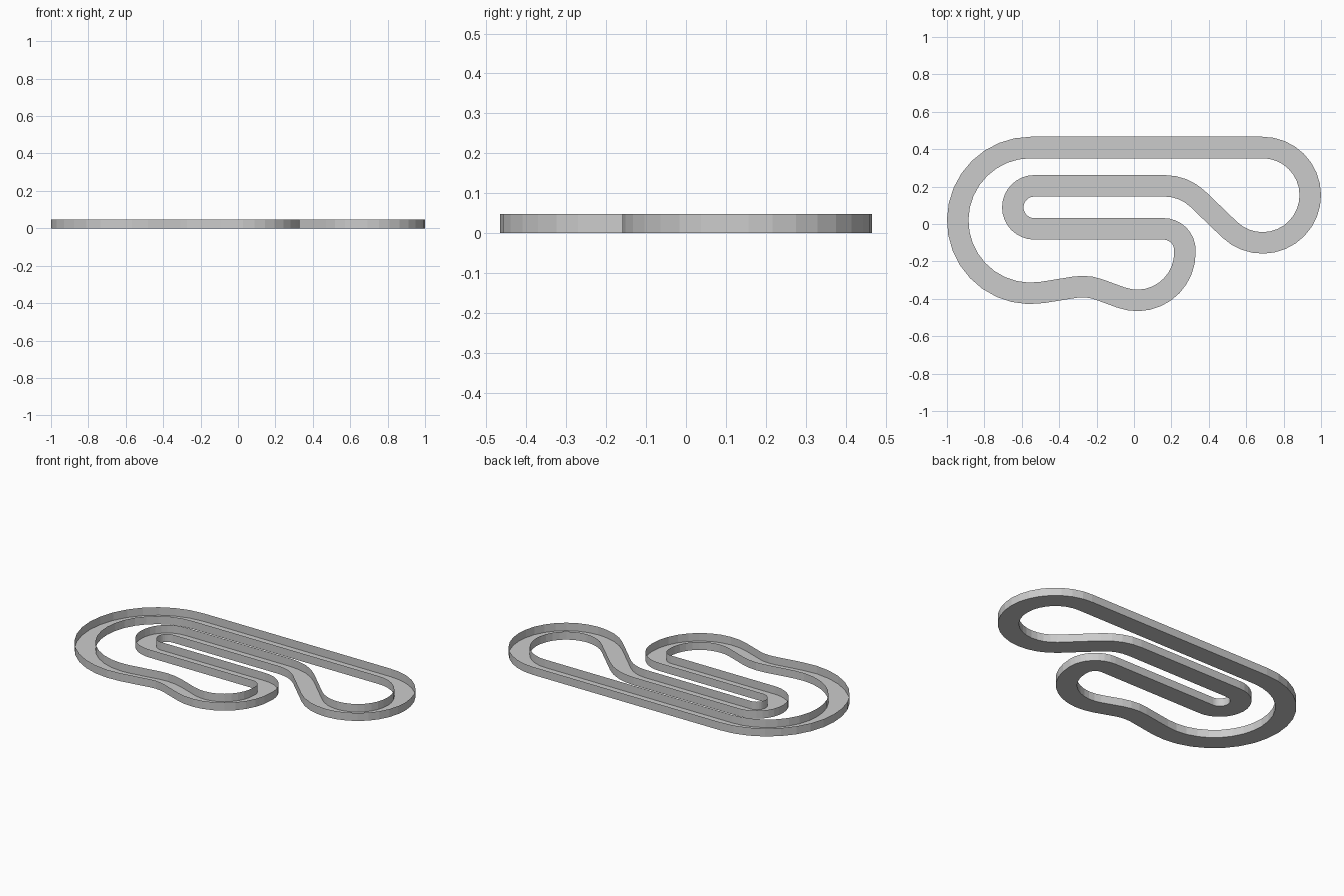
import bpy, bmesh, math
from mathutils import Vector

if "Cube" in bpy.data.objects:
    bpy.data.objects.remove(bpy.data.objects["Cube"])

HALF_WIDTH = 0.0575
WALL_HEIGHT = 0.048
STEP = math.radians(11.25)

# Bends in driving order: centre x, centre y, centreline radius, turn (+1 left, -1 right)
BENDS = [
    (0.6875, 0.154, 0.255, -1),    # right end
    (0.165, -0.051, 0.255, 1),     # S-bend
    (-0.533, 0.089, 0.115, 1),     # inner hairpin
    (0.1575, -0.141, 0.115, -1),   # tight corner
    (0.0175, -0.1535, 0.255, -1),  # front lobe
    (-0.275, -0.5895, 0.255, 1),   # front kink
    (-0.5525, 0.019, 0.39, -1),    # big left end
]


def tangent_heading(a, b):
    """Heading of the straight joining two bends."""
    dx, dy = b[0] - a[0], b[1] - a[1]
    ratio = (b[3] * b[2] - a[3] * a[2]) / math.hypot(dx, dy)
    return math.atan2(dy, dx) - math.asin(max(-1, min(1, ratio)))


def centreline():
    """Points and left-hand normals along the closed track."""
    count = len(BENDS)
    heads = [tangent_heading(BENDS[i], BENDS[(i + 1) % count]) for i in range(count)]
    path = []
    for i, (x, y, r, turn) in enumerate(BENDS):
        start = heads[i - 1]
        sweep = ((heads[i] - start) * turn) % math.tau
        n = max(2, round(sweep / STEP))
        for k in range(n + 1):
            t = start + turn * sweep * k / n
            normal = Vector((-math.sin(t), math.cos(t), 0))
            path.append((Vector((x, y, 0)) - turn * r * normal, normal))
    return path


def sweep_strip(name, path, section, material):
    """Sweep an open section of (offset, height) points around the closed path."""
    bm = bmesh.new()
    rings = [[bm.verts.new(p + n * off + Vector((0, 0, z))) for off, z in section]
             for p, n in path]
    for i, ring in enumerate(rings):
        nxt = rings[(i + 1) % len(rings)]
        for j in range(len(section) - 1):
            bm.faces.new((ring[j], nxt[j], nxt[j + 1], ring[j + 1]))
    mesh = bpy.data.meshes.new(name)
    bm.to_mesh(mesh)
    bm.free()
    mesh.materials.append(material)
    obj = bpy.data.objects.new(name, mesh)
    bpy.context.collection.objects.link(obj)
    return obj


grey = bpy.data.materials.new("light grey")
grey.diffuse_color = (0.6, 0.6, 0.6, 1)
grey.use_nodes = True
grey.node_tree.nodes["Principled BSDF"].inputs["Base Color"].default_value = grey.diffuse_color

# Channel: flat floor with a thin upright wall along each edge
channel = [(HALF_WIDTH, WALL_HEIGHT), (HALF_WIDTH, 0),
           (-HALF_WIDTH, 0), (-HALF_WIDTH, WALL_HEIGHT)]
path = centreline()
sweep_strip("track_floor", path, [(-HALF_WIDTH, 0), (HALF_WIDTH, 0)][::-1], grey)
sweep_strip("left_wall", path, channel[:2], grey)
sweep_strip("right_wall", path, channel[2:], grey)
